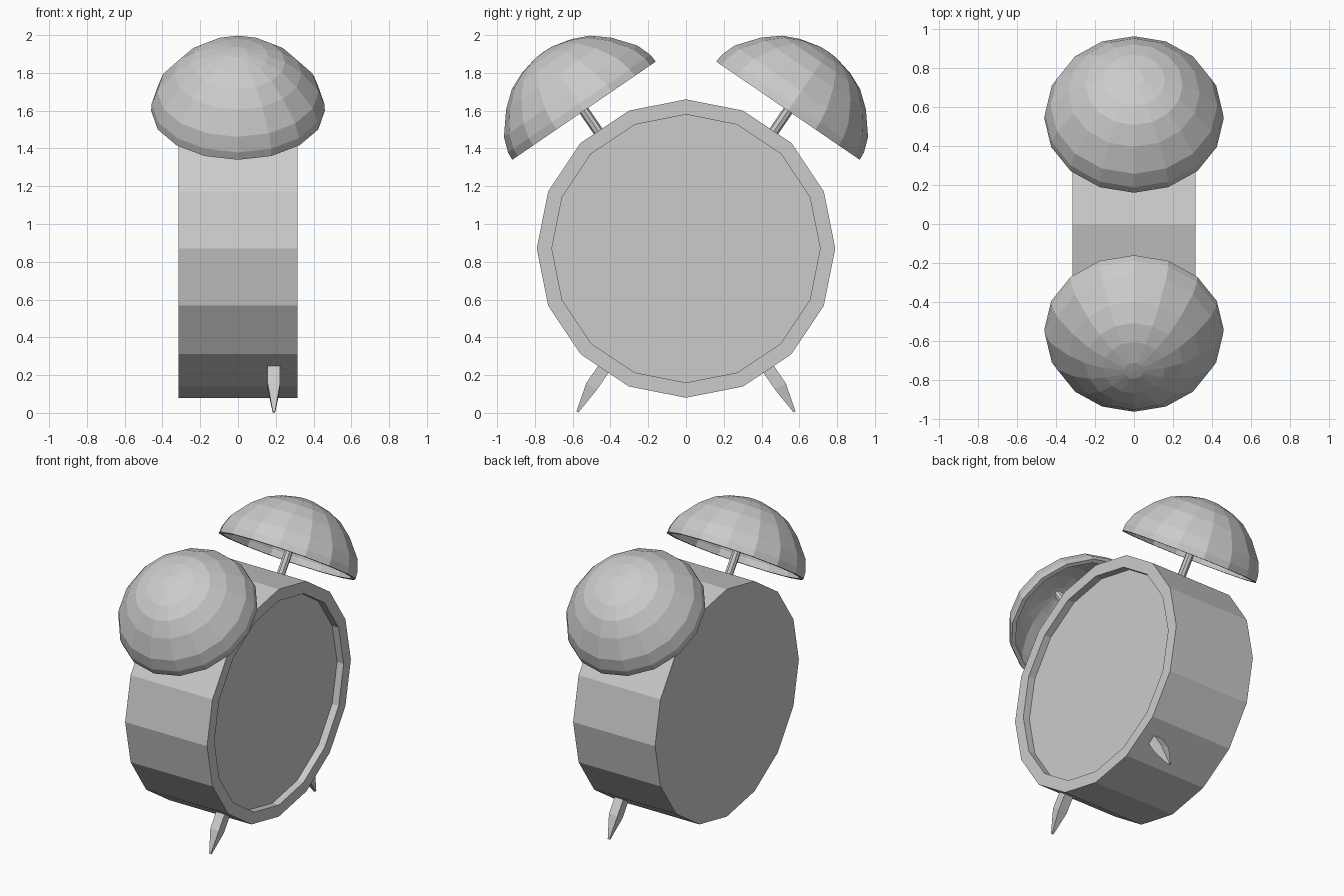
import bpy, bmesh, math
from mathutils import Matrix, Vector

if "Cube" in bpy.data.objects:
    bpy.data.objects.remove(bpy.data.objects["Cube"])


def lathe(name, profile, sides, matrix):
    """Revolve (radius, height) points about local z; radius 0 becomes a pole."""
    bm = bmesh.new()
    rings = []
    for r, h in profile:
        if r == 0:
            rings.append([bm.verts.new((0, 0, h))] * sides)
        else:
            rings.append([bm.verts.new((r * math.cos(2 * math.pi * i / sides),
                                        r * math.sin(2 * math.pi * i / sides), h))
                          for i in range(sides)])
    for a, b in zip(rings, rings[1:]):
        for i in range(sides):
            j = (i + 1) % sides
            quad = list(dict.fromkeys((a[i], a[j], b[j], b[i])))
            bm.faces.new(quad)
    return finish(name, bm, matrix)


def finish(name, bm, matrix=Matrix.Identity(4)):
    bm.transform(matrix)
    bmesh.ops.recalc_face_normals(bm, faces=bm.faces)
    mesh = bpy.data.meshes.new(name)
    bm.to_mesh(mesh)
    bm.free()
    obj = bpy.data.objects.new(name, mesh)
    bpy.context.collection.objects.link(obj)
    return obj


def leg(name, sections, x, side):
    """Square-section leg through (y, z, half width) sections."""
    bm = bmesh.new()
    axis = Vector((0, sections[-1][0] - sections[0][0],
                   sections[-1][1] - sections[0][1])).normalized()
    u, v = Vector((1, 0, 0)), axis.cross(Vector((1, 0, 0)))
    rings = [[bm.verts.new(Vector((x, y, z)) + w * (a * u + b * v))
              for a, b in ((-1, -1), (1, -1), (1, 1), (-1, 1))]
             for y, z, w in sections]
    for p, q in zip(rings, rings[1:]):
        for i in range(4):
            j = (i + 1) % 4
            bm.faces.new((p[i], p[j], q[j], q[i]))
    bm.faces.new(rings[0])
    bm.faces.new(rings[-1])
    return finish(name, bm, Matrix.Scale(side, 4, (0, 1, 0)))


# Drum-shaped case, with a recessed dial on +x
lathe("clock_case",
      [(0, -.315), (.79, -.315), (.79, .315), (.71, .315), (.71, .265), (0, .265)],
      16, Matrix.Translation((0, 0, .87)) @ Matrix.Rotation(math.pi / 2, 4, 'Y'))

# Bell shell: outer dome, then inner dome
outer = [(0, .378), (.05, .376), (.16, .35), (.25, .31),
         (.337, .238), (.428, .125), (.457, .045), (.46, 0)]
inner = [(r * .94, h * .94) for r, h in reversed(outer)]

for side, label in ((-1, "front"), (1, "rear")):
    tilt = (Matrix.Translation((0, side * .54, 1.60))
            @ Matrix.Rotation(-side * math.radians(34.4), 4, 'X'))
    lathe(label + "_bell", outer + inner, 16, tilt)
    # Rod holding the bell
    lathe(label + "_bell_rod", [(0, -.25), (.027, -.25), (.027, .36), (0, .36)], 8, tilt)
    # Splayed pointed leg
    leg(label + "_leg", [(.575, .005, .006), (.50, .14, .033), (.40, .285, .033)], .19, side)
